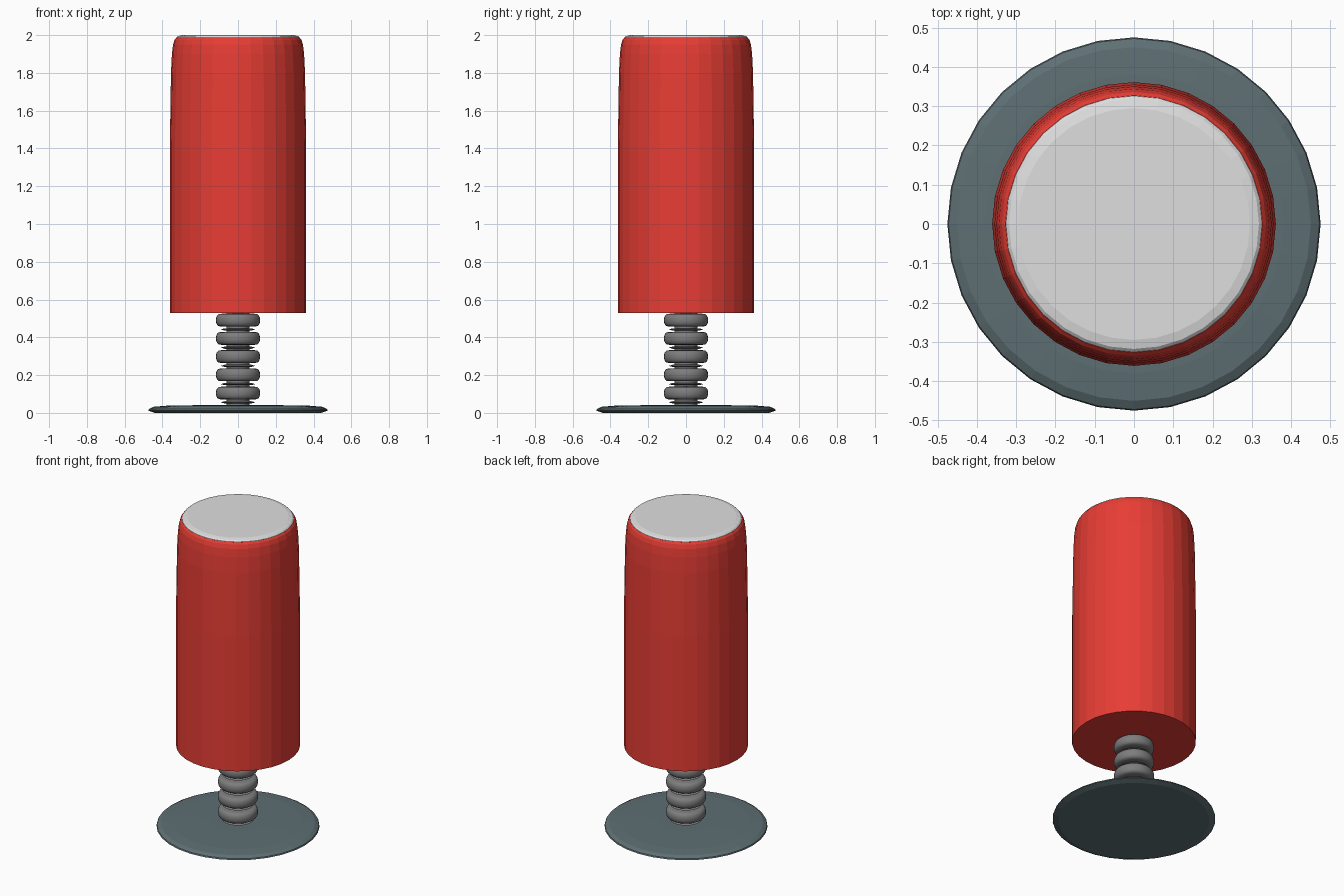
import bpy, bmesh, math

if "Cube" in bpy.data.objects:
    bpy.data.objects.remove(bpy.data.objects["Cube"])

SIDES = 32


def srgb(r, g, b):
    f = lambda c: c / 12.92 if c <= 0.04045 else ((c + 0.055) / 1.055) ** 2.4
    return [f(v / 255) for v in (r, g, b)] + [1.0]


def material(name, rgb):
    m = bpy.data.materials.new(name)
    m.diffuse_color = srgb(*rgb)
    m.use_nodes = True
    m.node_tree.nodes["Principled BSDF"].inputs["Base Color"].default_value = m.diffuse_color
    return m


RED = material("red vinyl", (241, 64, 55))
WHITE = material("white cap", (223, 223, 223))
STEEL = material("spring grey", (125, 125, 125))
SLATE = material("slate base", (94, 111, 115))


def lathe(name, profile, mat, smooth=None):
    """Revolve (radius, height) points, bottom to top, and cap both ends."""
    bm = bmesh.new()
    rings = []
    for r, z in profile:
        rings.append([bm.verts.new((r * math.cos(2 * math.pi * i / SIDES),
                                    r * math.sin(2 * math.pi * i / SIDES), z))
                      for i in range(SIDES)])
    for a, b in zip(rings, rings[1:]):
        for i in range(SIDES):
            j = (i + 1) % SIDES
            bm.faces.new((a[i], a[j], b[j], b[i]))
    bm.faces.new(rings[0][::-1])
    bm.faces.new(rings[-1])
    mesh = bpy.data.meshes.new(name)
    bm.to_mesh(mesh)
    bm.free()
    mesh.materials.append(mat)
    ob = bpy.data.objects.new(name, mesh)
    bpy.context.collection.objects.link(ob)
    if smooth:
        bpy.context.view_layer.objects.active = ob
        ob.select_set(True)
        bpy.ops.object.shade_smooth_by_angle(angle=math.radians(smooth))
        ob.select_set(False)
    return ob


# Floor plate with a shallow domed edge
lathe("base_plate", [(0.44, 0.0), (0.475, 0.012), (0.472, 0.02),
                     (0.45, 0.032), (0.38, 0.038), (0.15, 0.042)], SLATE)

# Spring: core, fat rounded coils and thin washers between them
lathe("spring_core", [(0.06, 0.03), (0.06, 0.54)], STEEL)
for k in range(5):
    z = 0.105 + 0.0965 * k
    coil = [(0.085 + 0.032 * math.cos(a) ** 0.6, z + 0.034 * math.sin(a))
            for a in [math.radians(-89 + 178 * i / 8) for i in range(9)]]
    lathe(f"spring_coil_{k + 1}", coil, STEEL, 40)
    w = z - 0.049
    lathe(f"spring_washer_{k + 1}", [(0.07, w - 0.006), (0.092, w),
                                     (0.07, w + 0.006)], STEEL)

# Punching bag body, tapering slightly to a rounded shoulder
lathe("bag_body", [(0.361, 0.53), (0.361, 1.40), (0.355, 1.80), (0.350, 1.90),
                   (0.344, 1.95), (0.336, 1.975), (0.327, 1.985)], RED)

# Pale top cap
lathe("top_cap", [(0.327, 1.98), (0.326, 1.988), (0.318, 1.995),
                  (0.295, 2.0)], WHITE)
